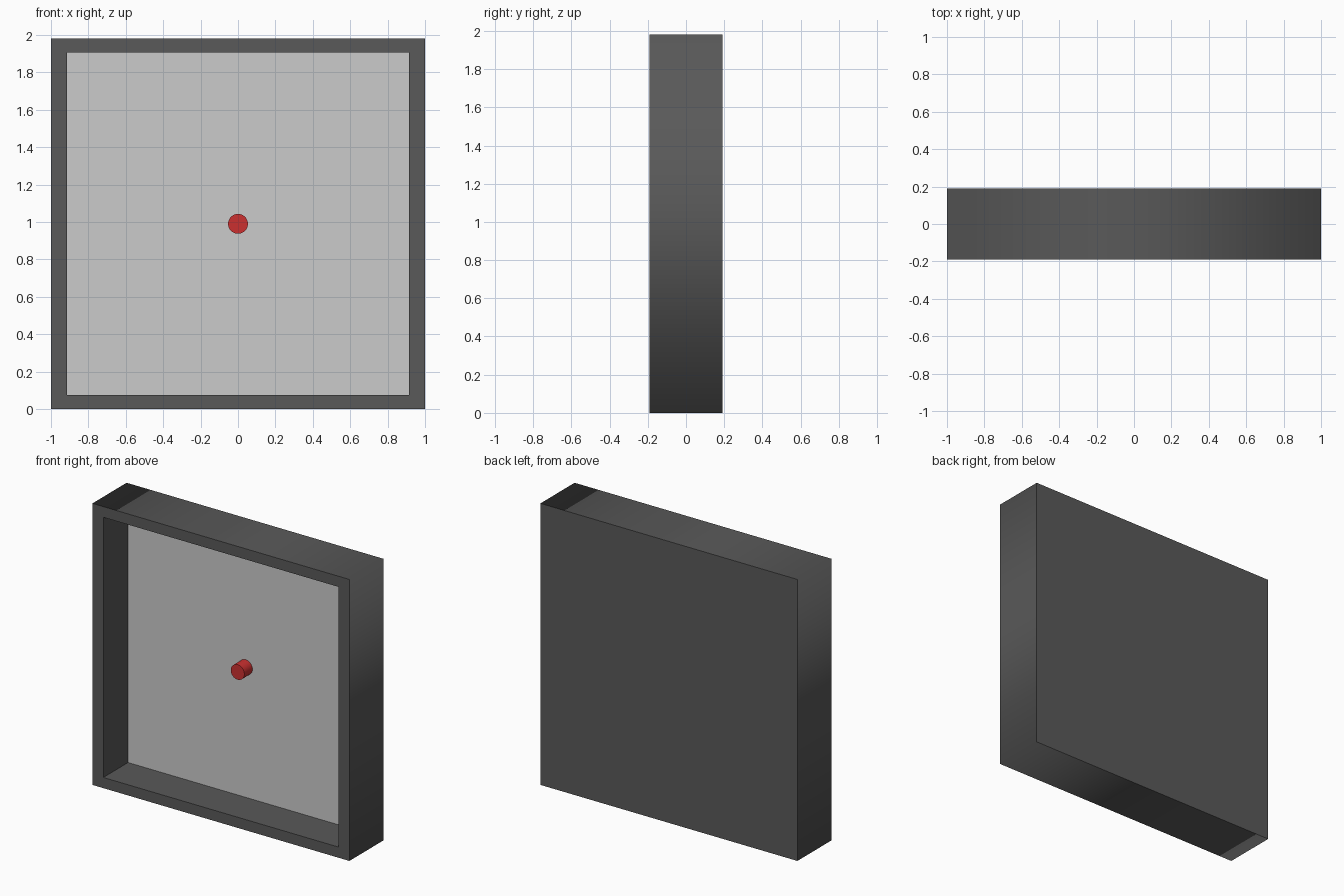
import bpy, bmesh, math
from mathutils import Matrix

if "Cube" in bpy.data.objects:
    bpy.data.objects.remove(bpy.data.objects["Cube"])

H, D = 1.98, 0.19           # height, half depth
PANEL_Y = 0.085             # recessed panel plane


def material(name, rgb):
    m = bpy.data.materials.new(name)
    m.diffuse_color = (*rgb, 1)
    m.use_nodes = True
    m.node_tree.nodes["Principled BSDF"].inputs["Base Color"].default_value = m.diffuse_color
    return m


def finish(name, bm, mat):
    me = bpy.data.meshes.new(name)
    bm.normal_update()
    bm.to_mesh(me)
    bm.free()
    me.materials.append(mat)
    ob = bpy.data.objects.new(name, me)
    bpy.context.collection.objects.link(ob)
    return ob


dark = material("dark grey", (0.1, 0.1, 0.1))
light = material("light grey", (0.6, 0.6, 0.6))
red = material("red", (0.6, 0.03, 0.03))


def ring(bm, w, z0, z1, y):
    return [bm.verts.new(p) for p in ((-w, y, z0), (w, y, z0), (w, y, z1), (-w, y, z1))]


# Casing: solid back, front rim and inner walls
bm = bmesh.new()
rings = [ring(bm, 1, 0, H, D), ring(bm, 1, 0, H, -D),
         ring(bm, 0.915, 0.075, 1.905, -D), ring(bm, 0.915, 0.075, 1.905, PANEL_Y)]
bm.faces.new(rings[0])
for k, (a, b) in enumerate(zip(rings, rings[1:])):
    for i in range(4):
        j = (i + 1) % 4
        f = bm.faces.new((a[i], a[j], b[j], b[i]))
        f.smooth = k == 0       # outer sides shade smoothly around the corners
cap = bm.faces.new(rings[3])
bmesh.ops.recalc_face_normals(bm, faces=bm.faces[:])
bm.faces.remove(cap)
for e in bm.edges:              # only the four outer corner edges stay soft
    e.smooth = len(e.link_faces) == 2 and all(f.smooth for f in e.link_faces)
finish("casing", bm, dark)

# Recessed panel
bm = bmesh.new()
bm.faces.new(ring(bm, 0.915, 0.075, 1.905, PANEL_Y))
finish("panel", bm, light)

# Centre knob
bm = bmesh.new()
bmesh.ops.create_cone(bm, cap_ends=True, segments=32, radius1=0.053, radius2=0.053, depth=0.09,
                      matrix=Matrix.Translation((0, 0.04, 0.99)) @ Matrix.Rotation(math.pi / 2, 4, 'X'))
for f in bm.faces:
    f.smooth = len(f.verts) == 4
for e in bm.edges:
    e.smooth = all(f.smooth for f in e.link_faces)
finish("knob", bm, red)
